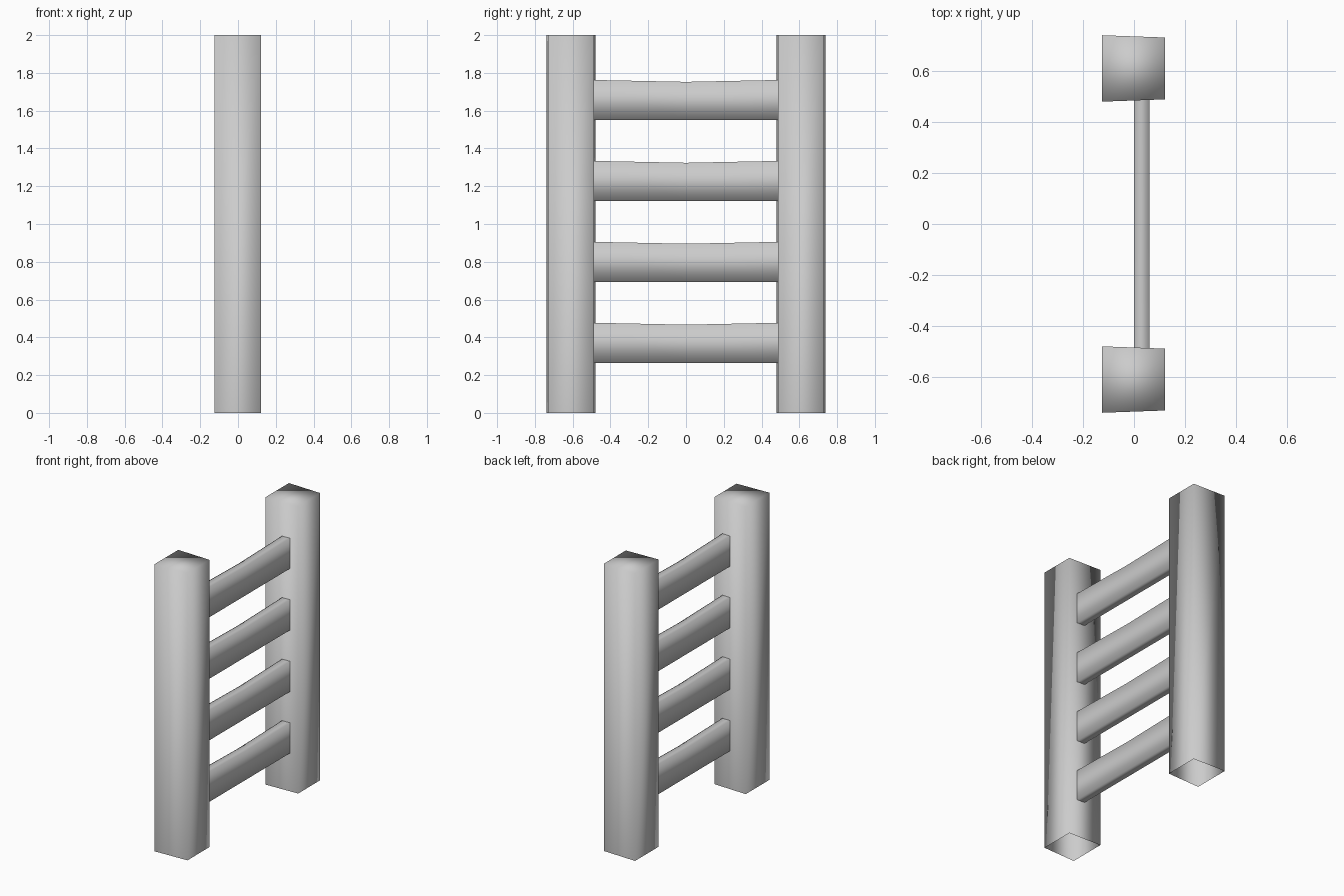
import bpy
import bmesh

cube = bpy.data.objects.get("Cube")
if cube:
    bpy.data.objects.remove(cube, do_unlink=True)

grey = bpy.data.materials.new("plain grey")
grey.use_nodes = True
colour = (0.6, 0.6, 0.6, 1)
grey.diffuse_color = colour
grey.node_tree.nodes["Principled BSDF"].inputs["Base Color"].default_value = colour


def loft(name, rings, cap_end=False):
    """Join matching rings of points into a smooth tube."""
    bm = bmesh.new()
    loops = [[bm.verts.new(p) for p in ring] for ring in rings]
    for a, b in zip(loops, loops[1:]):
        for i in range(len(a)):
            j = (i + 1) % len(a)
            bm.faces.new((a[i], a[j], b[j], b[i]))
    if cap_end:
        bm.faces.new(loops[-1])
    for face in bm.faces:
        face.smooth = True
    mesh = bpy.data.meshes.new(name)
    bm.to_mesh(mesh)
    bm.free()
    mesh.materials.append(grey)
    obj = bpy.data.objects.new(name, mesh)
    bpy.context.collection.objects.link(obj)
    return obj


# Upright posts: slightly tapered section, closed top, hollow bottom
for name, y in (("front_post", -0.609), ("back_post", 0.609)):
    section = [(-0.125, y - 0.13), (0.122, y - 0.121),
               (0.122, y + 0.121), (-0.125, y + 0.13)]
    loft(name, [[(px, py, z) for px, py in section] for z in (0, 2)], cap_end=True)

# Flat rungs with a slight sag worn into the top
for k in range(4):
    base = 0.265 + 0.4285 * k
    rings = []
    for y, height in ((-0.489, 0.212), (0, 0.202), (0.489, 0.212)):
        rings.append([(0, y, base), (0, y, base + height),
                      (0.06, y, base + height), (0.06, y, base)])
    loft(f"rung_{k + 1}", rings)
